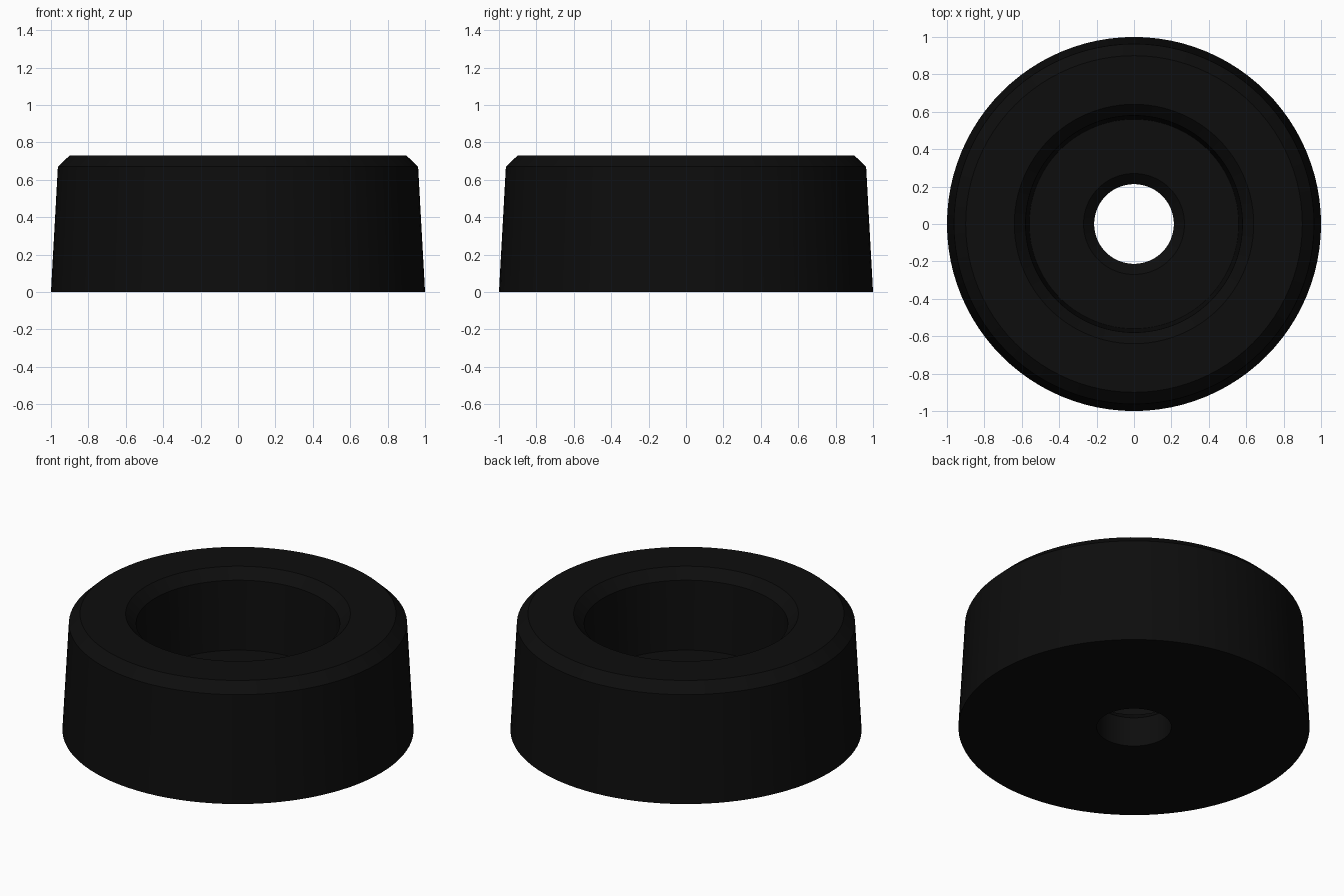
import bpy, bmesh, math

if "Cube" in bpy.data.objects:
    bpy.data.objects.remove(bpy.data.objects["Cube"])

# Closed cross-section (radius, height), revolved around z
PROFILE = [
    (0.213, 0.0), (1.0, 0.0),        # flat base
    (0.963, 0.67), (0.90, 0.73),     # tapered wall and outer chamfer
    (0.64, 0.73), (0.58, 0.67),      # top rim and inner chamfer
    (0.56, 0.24), (0.27, 0.24),      # recess wall and floor
    (0.213, 0.185),                  # chamfer into the screw hole
]
SEGMENTS = 96

rubber = bpy.data.materials.new("black rubber")
rubber.diffuse_color = (0.004, 0.004, 0.004, 1)
rubber.use_nodes = True
rubber.node_tree.nodes["Principled BSDF"].inputs["Base Color"].default_value = rubber.diffuse_color

bm = bmesh.new()
rings = []
for r, z in PROFILE:
    rings.append([bm.verts.new((r * math.cos(a), r * math.sin(a), z))
                  for a in (2 * math.pi * i / SEGMENTS for i in range(SEGMENTS))])
for lower, upper in zip(rings, rings[1:] + rings[:1]):
    for i in range(SEGMENTS):
        j = (i + 1) % SEGMENTS
        bm.faces.new((lower[i], lower[j], upper[j], upper[i]))
bmesh.ops.recalc_face_normals(bm, faces=bm.faces)

mesh = bpy.data.meshes.new("rubber_foot")
bm.to_mesh(mesh)
bm.free()
mesh.materials.append(rubber)

foot = bpy.data.objects.new("rubber_foot", mesh)
bpy.context.collection.objects.link(foot)
bpy.context.view_layer.objects.active = foot
foot.select_set(True)
bpy.ops.object.shade_smooth_by_angle(angle=math.radians(25))
